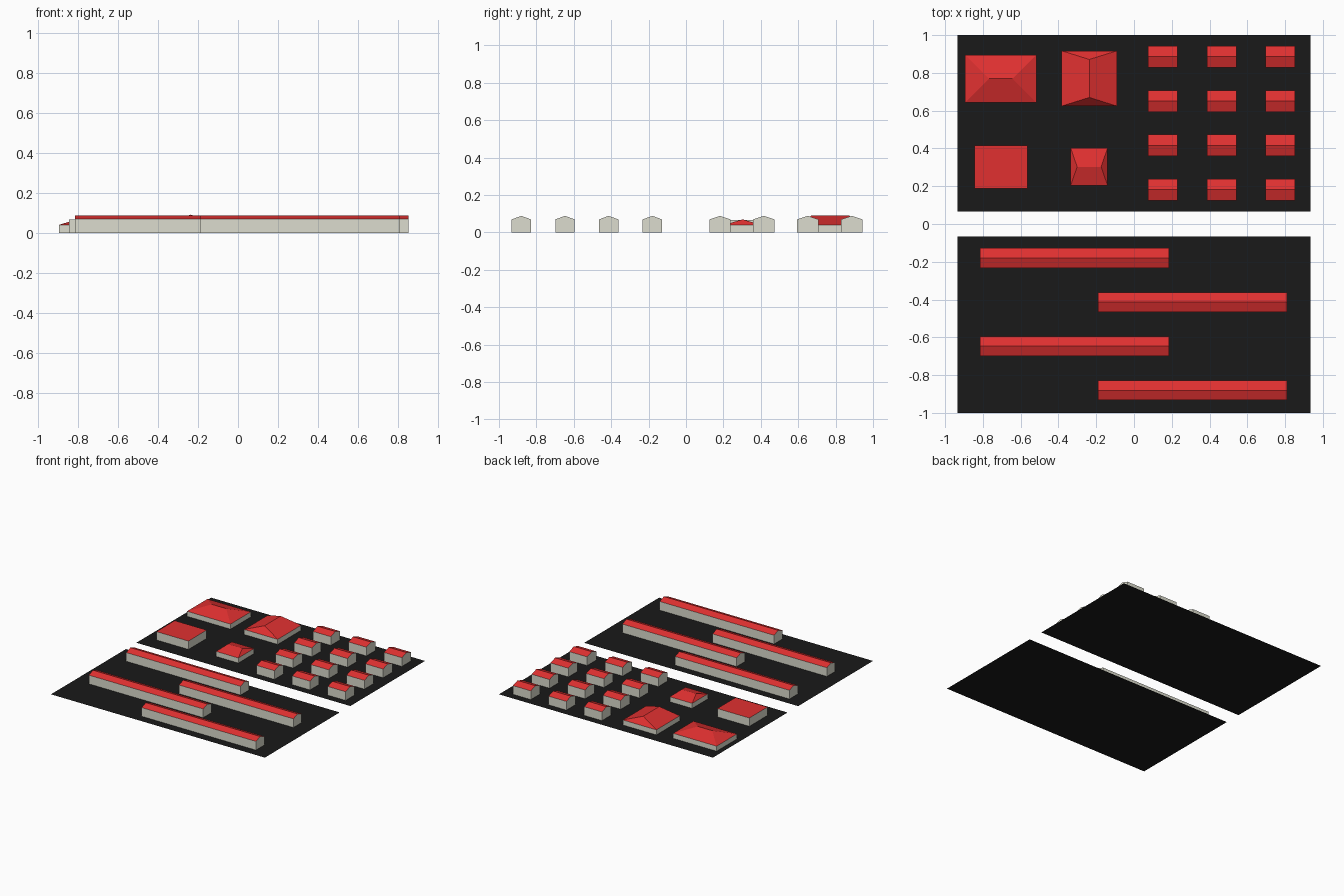
import bpy, bmesh

if "Cube" in bpy.data.objects:
    bpy.data.objects.remove(bpy.data.objects["Cube"])


def material(name, rgb):
    m = bpy.data.materials.new(name)
    m.diffuse_color = (*rgb, 1)
    m.use_nodes = True
    m.node_tree.nodes["Principled BSDF"].inputs["Base Color"].default_value = m.diffuse_color
    return m


WALL = material("wall_cream", (0.72, 0.72, 0.62))
ROOF = material("roof_red", (0.75, 0.03, 0.03))
ASPHALT = material("ground_black", (0.01, 0.01, 0.01))


def make(name, bm, mats):
    bmesh.ops.recalc_face_normals(bm, faces=bm.faces)
    me = bpy.data.meshes.new(name)
    bm.to_mesh(me)
    bm.free()
    for m in mats:
        me.materials.append(m)
    ob = bpy.data.objects.new(name, me)
    bpy.context.collection.objects.link(ob)


def rect(bm, x0, x1, y0, y1, z):
    return [bm.verts.new((x, y, z)) for x, y in ((x0, y0), (x1, y0), (x1, y1), (x0, y1))]


def plate(name, y0, y1):
    bm = bmesh.new()
    bm.faces.new(rect(bm, -0.935, 0.935, y0, y1, 0))
    bm.normal_update()
    make(name, bm, [ASPHALT])


def building(name, x0, x1, y0, y1, eave, ridge, inset=0.0, along_y=False):
    """Walls plus a roof: gable (inset 0), hip (inset > 0) or flat (ridge None)."""
    bm = bmesh.new()
    low = rect(bm, x0, x1, y0, y1, 0)
    top = rect(bm, x0, x1, y0, y1, eave)
    for i in range(4):
        j = (i + 1) % 4
        bm.faces.new((low[i], low[j], top[j], top[i]))
    if ridge is None:
        bm.faces.new(top).material_index = 1
    else:
        if along_y:
            top = top[1:] + top[:1]
            xm = (x0 + x1) / 2
            ends = ((xm, y0 + inset), (xm, y1 - inset))
        else:
            ym = (y0 + y1) / 2
            ends = ((x0 + inset, ym), (x1 - inset, ym))
        a, b = [bm.verts.new((x, y, ridge)) for x, y in ends]
        for quad in ((top[0], top[1], b, a), (top[2], top[3], a, b)):
            bm.faces.new(quad).material_index = 1
        # end triangles are wall on a gable, roof on a hip
        for tri in ((top[1], top[2], b), (top[3], top[0], a)):
            bm.faces.new(tri).material_index = 1 if inset else 0
    make(name, bm, [WALL, ROOF])


# Two ground plates with a gap between
plate("ground_back", 0.067, 1.0)
plate("ground_front", -1.0, -0.065)

# Long gabled blocks, alternately shifted
for i in range(4):
    x, y = (-0.815, -0.19)[i % 2], -0.18 - 0.2335 * i
    building(f"long_block_{i}", x, x + 1.0, y - 0.052, y + 0.052, 0.069, 0.088)

# Grid of small gabled houses
for r in range(4):
    for c in range(3):
        x, y = 0.153 + 0.311 * c, 0.182 + 0.2345 * r
        building(f"house_{r}_{c}", x - 0.078, x + 0.078, y - 0.057, y + 0.057, 0.069, 0.088)

# Larger individual buildings
building("hip_hall_wide", -0.895, -0.515, 0.642, 0.896, 0.04, 0.08, 0.127)
building("hip_hall_tall", -0.383, -0.09, 0.624, 0.917, 0.04, 0.091, 0.046, along_y=True)
building("flat_block", -0.845, -0.565, 0.188, 0.416, 0.066, None)
building("hip_cottage", -0.335, -0.14, 0.204, 0.402, 0.04, 0.069, 0.034)
